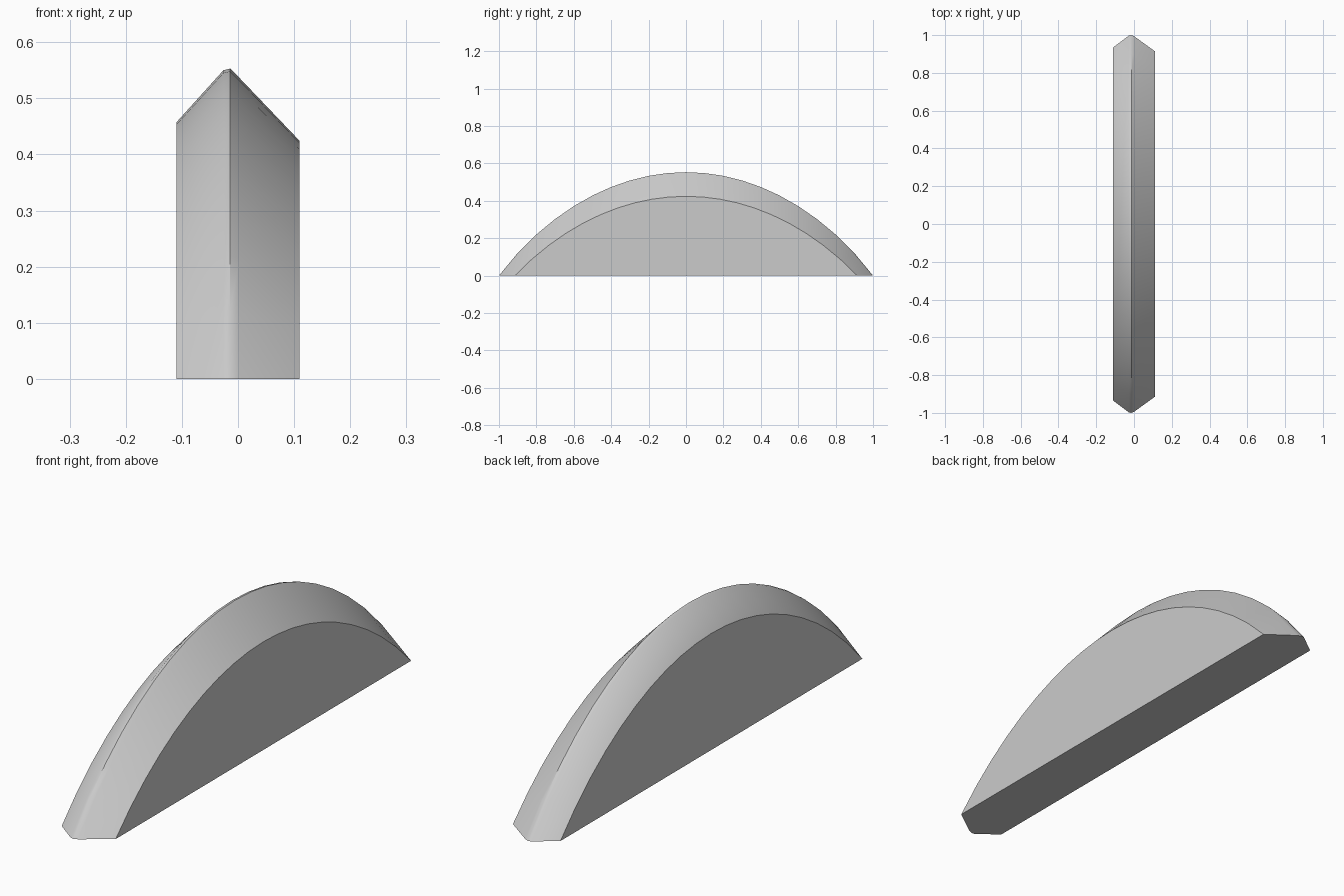
import bpy, bmesh, math

old = bpy.data.objects.get("Cube")
if old:
    bpy.data.objects.remove(old, do_unlink=True)

# One plain grey for the whole part
grey = bpy.data.materials.new("plain grey")
grey.use_nodes = True
colour = (0.6, 0.6, 0.6, 1)
grey.diffuse_color = colour
grey.node_tree.nodes["Principled BSDF"].inputs["Base Color"].default_value = colour

# Arched cross-sections from one flat side, over the blunt ridge, to the other:
# x position, half length, height
SECTIONS = [(-0.11, 0.935, 0.457), (-0.026, 0.998, 0.55), (-0.014, 1.0, 0.553),
            (0.002, 0.993, 0.537), (0.11, 0.915, 0.424)]
STEPS = 20


def arch_height(y, half, height):
    """Bow midway between a circular arc and a parabola."""
    radius = (half * half + height * height) / (2 * height)
    circle = math.sqrt(radius * radius - y * y) - (radius - height)
    parabola = height * (1 - (y / half) ** 2)
    return max(0, (circle + parabola) / 2)


bm = bmesh.new()
rows = []
for x, half, height in SECTIONS:
    row = []
    for i in range(STEPS + 1):
        y = half * (2 * i / STEPS - 1)
        row.append(bm.verts.new((x, y, arch_height(y, half, height))))
    rows.append(row)

# Curved outer skin
for a, b in zip(rows, rows[1:]):
    for i in range(STEPS):
        bm.faces.new((a[i], b[i], b[i + 1], a[i + 1]))

# Flat sides and flat base
bm.faces.new(rows[0])
bm.faces.new(rows[-1])
bm.faces.new([r[0] for r in rows] + [r[-1] for r in reversed(rows)])
bmesh.ops.recalc_face_normals(bm, faces=bm.faces)

mesh = bpy.data.meshes.new("arched_wedge")
bm.to_mesh(mesh)
bm.free()
mesh.materials.append(grey)
wedge = bpy.data.objects.new("arched_wedge", mesh)
bpy.context.collection.objects.link(wedge)

# Smooth along the bow, crisp at the rims
bpy.ops.object.select_all(action='DESELECT')
wedge.select_set(True)
bpy.context.view_layer.objects.active = wedge
bpy.ops.object.shade_smooth_by_angle(angle=math.radians(35))
